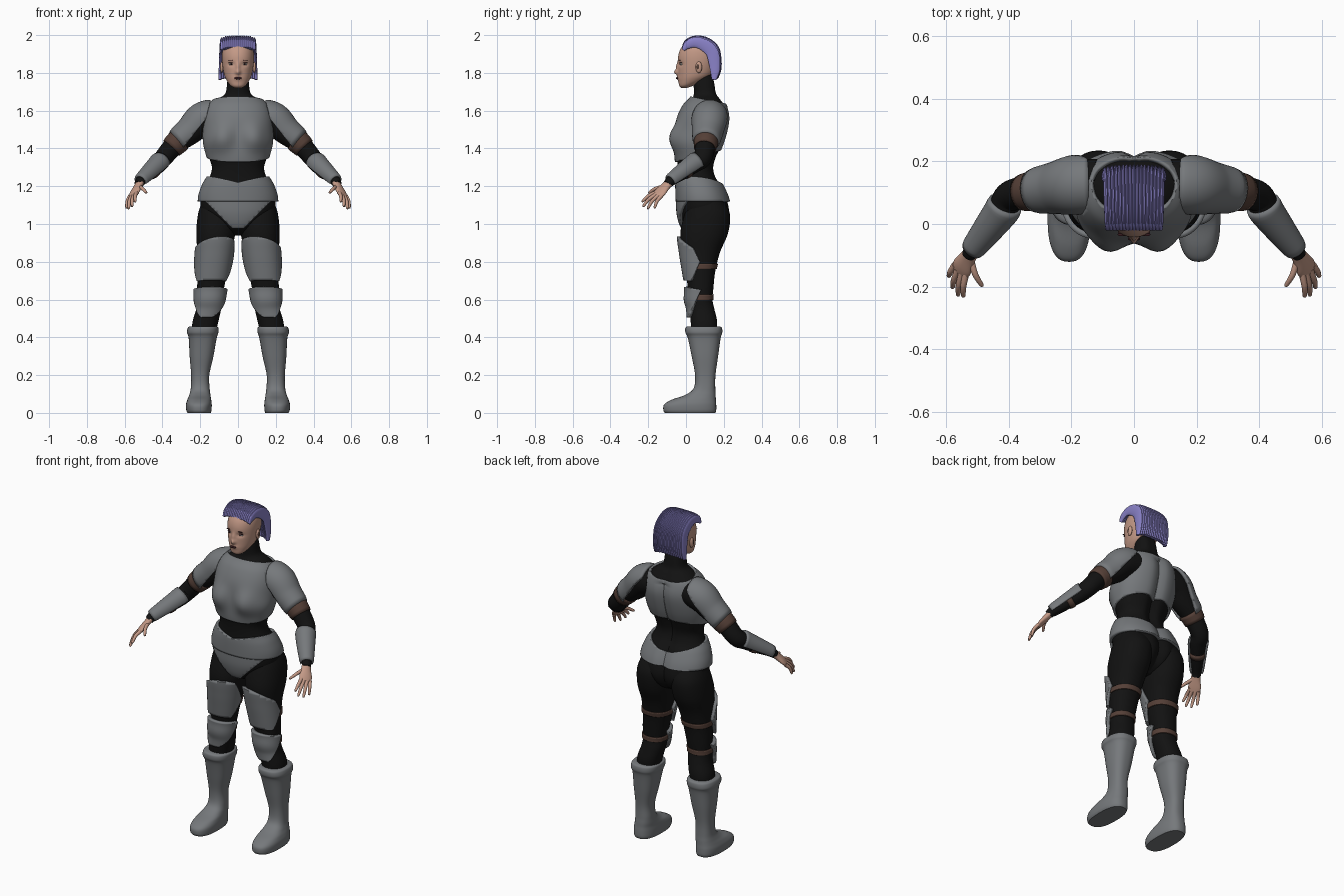
import bpy, bmesh, math
from mathutils import Vector

if "Cube" in bpy.data.objects:
    bpy.data.objects.remove(bpy.data.objects["Cube"], do_unlink=True)


def material(name, r, g, b):
    mat = bpy.data.materials.new(name)
    mat.use_nodes = True
    mat.diffuse_color = (r, g, b, 1)
    bsdf = mat.node_tree.nodes["Principled BSDF"]
    bsdf.inputs["Base Color"].default_value = (r, g, b, 1)
    bsdf.inputs["Roughness"].default_value = .7
    return mat


armor = material("armor grey", .18, .19, .2)
suit = material("suit black", .006, .006, .006)
skin_tone = material("skin", .55, .32, .24)
purple = material("hair purple", .25, .22, .57)
brown = material("strap brown", .09, .05, .038)
dark = material("lip and lash dark", .04, .012, .015)
white = material("eye white", .6, .58, .55)


def smooth(rows, steps=6):
    """Catmull-Rom interpolation through rows of numbers."""
    out = []
    for i in range(len(rows) - 1):
        a, b, c, d = (rows[min(max(i + k, 0), len(rows) - 1)] for k in (-1, 0, 1, 2))
        for s in range(steps):
            t = s / steps
            out.append([q + t / 2 * (r - p + t * (2*p - 5*q + 4*r - s4 + t * (3*(q - r) + s4 - p)))
                        for p, q, r, s4 in zip(a, b, c, d)])
    return out + [list(rows[-1])]


def slices(rows, power=2.0, n=64):
    """Horizontal rings from (z, centre x, half width, front y, back y)."""
    loops = []
    for z, cx, rx, front, back in rows:
        ring = []
        for k in range(n):
            a = math.tau * k / n
            c, s = math.cos(a), math.sin(a)
            ring.append(Vector((cx + rx * math.copysign(abs(c) ** (2 / power), c),
                                (front + back) / 2 + (back - front) / 2
                                * math.copysign(abs(s) ** (2 / power), s), z)))
        loops.append(ring)
    return loops


def tube(rows, n=32, ref=(0, 0, 1)):
    """Rings along a path from (x, y, z, side radius[, other radius])."""
    loops = []
    for i, row in enumerate(rows):
        t = Vector(rows[min(i + 1, len(rows) - 1)][:3]) - Vector(rows[max(i - 1, 0)][:3])
        t.normalize()
        side = Vector(ref)
        side = (side - t * side.dot(t)).normalized()
        up = t.cross(side)
        angles = [math.tau * k / n for k in range(n)]
        loops.append([Vector(row[:3]) + side * row[3] * math.cos(a) + up * row[-1] * math.sin(a)
                      for a in angles])
    return loops


def finish(name, bm, mat, shell=0.0):
    mesh = bpy.data.meshes.new(name)
    bm.to_mesh(mesh)
    bm.free()
    mesh.materials.append(mat)
    obj = bpy.data.objects.new(name, mesh)
    bpy.context.scene.collection.objects.link(obj)
    bpy.ops.object.select_all(action='DESELECT')
    obj.select_set(True)
    bpy.context.view_layer.objects.active = obj
    bpy.ops.object.shade_smooth_by_angle(angle=math.radians(50))
    obj.modifiers.new("mirror", 'MIRROR')
    if shell:
        solid = obj.modifiers.new("thickness", 'SOLIDIFY')
        solid.thickness, solid.offset = shell, -1
    return obj


def build(name, loops, mat, grow=0.0, cuts=(), half=False, sculpt=None):
    """Skin the rings; grow makes an armour shell, cuts trim it by planes."""
    bm = bmesh.new()
    rings = [[bm.verts.new(sculpt(v.copy()) if sculpt else v) for v in ring] for ring in loops]
    for lower, upper in zip(rings, rings[1:]):
        for k in range(len(lower)):
            bm.faces.new((lower[k - 1], lower[k], upper[k], upper[k - 1]))
    caps = [bm.faces.new(rings[0]), bm.faces.new(rings[-1])]
    bmesh.ops.recalc_face_normals(bm, faces=bm.faces)
    bm.normal_update()
    if grow:
        for v, normal in [(v, v.normal.copy()) for v in bm.verts]:
            v.co += normal * grow
        bmesh.ops.delete(bm, geom=caps, context='FACES_ONLY')
    for co, no in list(cuts) + ([((0, 0, 0), (-1, 0, 0))] if half else []):
        bmesh.ops.bisect_plane(bm, geom=bm.verts[:] + bm.edges[:] + bm.faces[:],
                               plane_co=co, plane_no=no, clear_outer=True)
    return finish(name, bm, mat, grow)


def ball(name, mat, place, size):
    bm = bmesh.new()
    bmesh.ops.create_uvsphere(bm, u_segments=20, v_segments=12, radius=1)
    for v in bm.verts:
        v.co = Vector(place) + v.co * Vector(size)
    return finish(name, bm, mat)


def bump(*terms):
    return math.exp(-sum(((v - c) / w) ** 2 for v, c, w in terms))


# Torso, with bust, spine groove and seat
def torso_shape(v):
    if v.y < .06:
        v.y -= .042 * bump((abs(v.x), .085, .055), (v.z, 1.455, .065))
    if v.y > .1:
        v.y -= .022 * bump((v.x, 0, .03)) * (1 if v.z < 1.62 else 0.3)
    v.x *= 1 + .07 * bump((v.z, 1.43, .05), (v.y, -.02, .07))
    return v


torso = slices(smooth([
    (.94, 0, .03, .05, .14), (.98, 0, .1, -.01, .2), (1.05, 0, .185, -.035, .232),
    (1.13, 0, .198, -.04, .22), (1.2, 0, .178, -.042, .19), (1.25, 0, .15, -.04, .16),
    (1.3, 0, .138, -.042, .15), (1.36, 0, .155, -.048, .165), (1.45, 0, .172, -.045, .2),
    (1.55, 0, .172, -.038, .222), (1.62, 0, .152, -.008, .21), (1.66, 0, .11, .028, .185),
    (1.69, 0, .068, .042, .165), (1.75, 0, .057, .04, .155), (1.8, 0, .05, .05, .14)]), 2.2)
build("body_suit", torso, suit, half=True, sculpt=torso_shape)
build("chest_plate", torso, armor, .013, half=True, sculpt=torso_shape, cuts=[
    ((0, -.05, 1.33), (0, .25, -1)), ((0, 0, 1.68), (0, .2, 1)), ((.155, 0, 1.62), (1, 0, .28))])
build("hip_belt", torso, armor, .015, half=True, sculpt=torso_shape, cuts=[
    ((0, 0, 1.215), (-.25, .1, 1)), ((0, 0, 1.12), (0, 0, -1))])
build("groin_plate", torso, armor, .014, half=True, sculpt=torso_shape, cuts=[
    ((0, 0, 1.13), (0, 0, 1)), ((0, .06, 1), (0, 1, 0)), ((.04, 0, .985), (1, 0, -1)),
    ((0, 0, .975), (0, 0, -1))])

# Legs with thigh plates, knee plates and straps
leg = slices(smooth([
    (1.12, .105, .085, .02, .2), (1.05, .112, .1, -.008, .233), (.95, .118, .103, -.03, .222),
    (.85, .125, .09, -.02, .18), (.75, .135, .08, -.004, .155), (.66, .145, .071, .01, .145),
    (.6, .15, .067, .008, .14), (.55, .155, .066, .02, .15), (.48, .173, .068, .025, .165),
    (.4, .185, .06, .03, .16)]), 2.2)
build("legs", leg, suit)
build("thigh_plates", leg, armor, .018, cuts=[
    ((0, 0, .925), (.15, .5, 1)), ((0, 0, .7), (0, -.1, -1)),
    ((0, .075, .8), (0, 1, .55)), ((0, .075, .8), (0, 1, -.5))])
build("knee_plates", leg, armor, .02, cuts=[
    ((0, 0, .665), (0, .15, 1)), ((0, 0, .505), (0, 0, -1)), ((0, .065, .62), (0, 1, -.5))])
for label, height in (("thigh", .775), ("knee", .612)):
    build(label + "_straps", leg, brown, .006, cuts=[
        ((0, .1, height + .014), (0, 0, 1)), ((0, .1, height - .014), (0, 0, -1))])

# Boots
build("boots", slices(smooth([
    (.458, .185, .072, .008, .18), (.45, .185, .081, -.003, .19), (.425, .187, .083, -.003, .192),
    (.395, .187, .074, .01, .183), (.3, .193, .063, .03, .17), (.2, .2, .048, .048, .156),
    (.13, .2, .05, .04, .155), (.095, .202, .056, -.005, .157), (.07, .205, .063, -.075, .158),
    (.045, .207, .068, -.115, .16), (.015, .207, .067, -.12, .16), (0, .206, .062, -.112, .155)]),
    2.5), armor)

# Arms with shoulder pads, straps and forearm guards
arm = smooth([
    (.11, .13, 1.57, .078), (.185, .125, 1.55, .08), (.25, .115, 1.49, .068),
    (.33, .104, 1.425, .055), (.395, .088, 1.35, .049), (.42, .045, 1.318, .046),
    (.47, -.022, 1.27, .037), (.513, -.078, 1.23, .028), (.525, -.098, 1.21, .024)], 8)
build("arms", tube(arm), suit)
build("shoulder_pads", tube(arm[3:23]), armor, .016,
      cuts=[((.225, .12, 1.5), (-.78, .1, -.6)), ((.15, 0, 1.6), (-1, 0, -.1))])
build("upper_arm_straps", tube(arm[22:27]), brown, .008)
build("forearm_guards", tube(arm[38:57]), armor, .011,
      cuts=[((.455, -.01, 1.262), (-.27, .33, -.76))])
build("forearm_straps", tube(arm[45:48]), brown, .005)

# Hands
spread = (.65, .7, -.25)
build("palms", tube(smooth([
    (.512, -.076, 1.232, .024, .021), (.528, -.105, 1.202, .027, .018),
    (.546, -.135, 1.17, .036, .015), (.556, -.153, 1.15, .033, .011)]), ref=spread), skin_tone)
fingers = {
    "index": ((.535, -.155, 1.168), (.545, -.234, 1.118)),
    "middle": ((.548, -.155, 1.158), (.562, -.23, 1.092)),
    "ring": ((.561, -.145, 1.152), (.58, -.205, 1.08)),
    "little": ((.571, -.13, 1.148), (.592, -.168, 1.084)),
    "thumb": ((.52, -.115, 1.198), (.484, -.2, 1.165))}
for label, (root, tip) in fingers.items():
    root, tip = Vector(root), Vector(tip)
    middle = root.lerp(tip, .5) + Vector((.004, -.004, .006))
    build(label + "_fingers", tube(smooth([
        (*root, .011), (*middle, .0095), (*root.lerp(tip, .92), .007), (*tip, .002)]),
        n=12, ref=spread), skin_tone)


# Head with sculpted nose, sockets and mouth
def face_shape(v):
    if v.y < .03:
        v.y -= .02 * bump((v.x, 0, .013), (v.z, 1.803, .014))
        v.y -= .011 * bump((v.x, 0, .01), (v.z, 1.832, .022))
        v.y -= .006 * bump((v.x, 0, .022), (v.z, 1.772, .014))
        v.y += .008 * bump((abs(v.x), .036, .018), (v.z, 1.846, .012))
    return v


build("head", slices(smooth([
    (1.72, 0, .018, -.024, .005), (1.733, 0, .04, -.036, .04), (1.76, 0, .06, -.04, .1),
    (1.79, 0, .073, -.041, .14), (1.84, 0, .082, -.042, .162), (1.89, 0, .085, -.041, .17),
    (1.93, 0, .079, -.027, .16), (1.96, 0, .06, 0, .135), (1.98, 0, .025, .04, .09)], 9),
    2.1, 96), skin_tone, half=True, sculpt=face_shape)
ball("eyes", white, (.036, -.021, 1.846), (.013, .011, .006))
ball("irises", dark, (.036, -.03, 1.846), (.0045, .004, .0045))
ball("lashes", dark, (.037, -.027, 1.853), (.015, .007, .002))
ball("brows", dark, (.037, -.034, 1.867), (.016, .005, .002))
ball("lips", dark, (.006, -.047, 1.772), (.013, .006, .006))
ball("ears", skin_tone, (.086, .068, 1.83), (.009, .017, .03))
ball("ear_hollows", brown, (.091, .064, 1.832), (.005, .008, .016))

# Wide crest of hair made of parallel strands
crest = [(-.014, 1.933, .009), (.008, 1.958, .021), (.05, 1.972, .026), (.1, 1.96, .032),
         (.143, 1.924, .034), (.158, 1.87, .031), (.163, 1.82, .025), (.16, 1.775, .013)]
for i in range(9):
    x = .0112 * i
    fall = (x / .09) ** 4
    strand = [(x * (.93 + .02 * k), y - .012 * fall * k / 7, z - .012 * fall, .0085, r)
              for k, (y, z, r) in enumerate(crest)]
    build("hair_strands_%d" % i, tube(smooth(strand), n=14, ref=(1, 0, 0)), purple)
